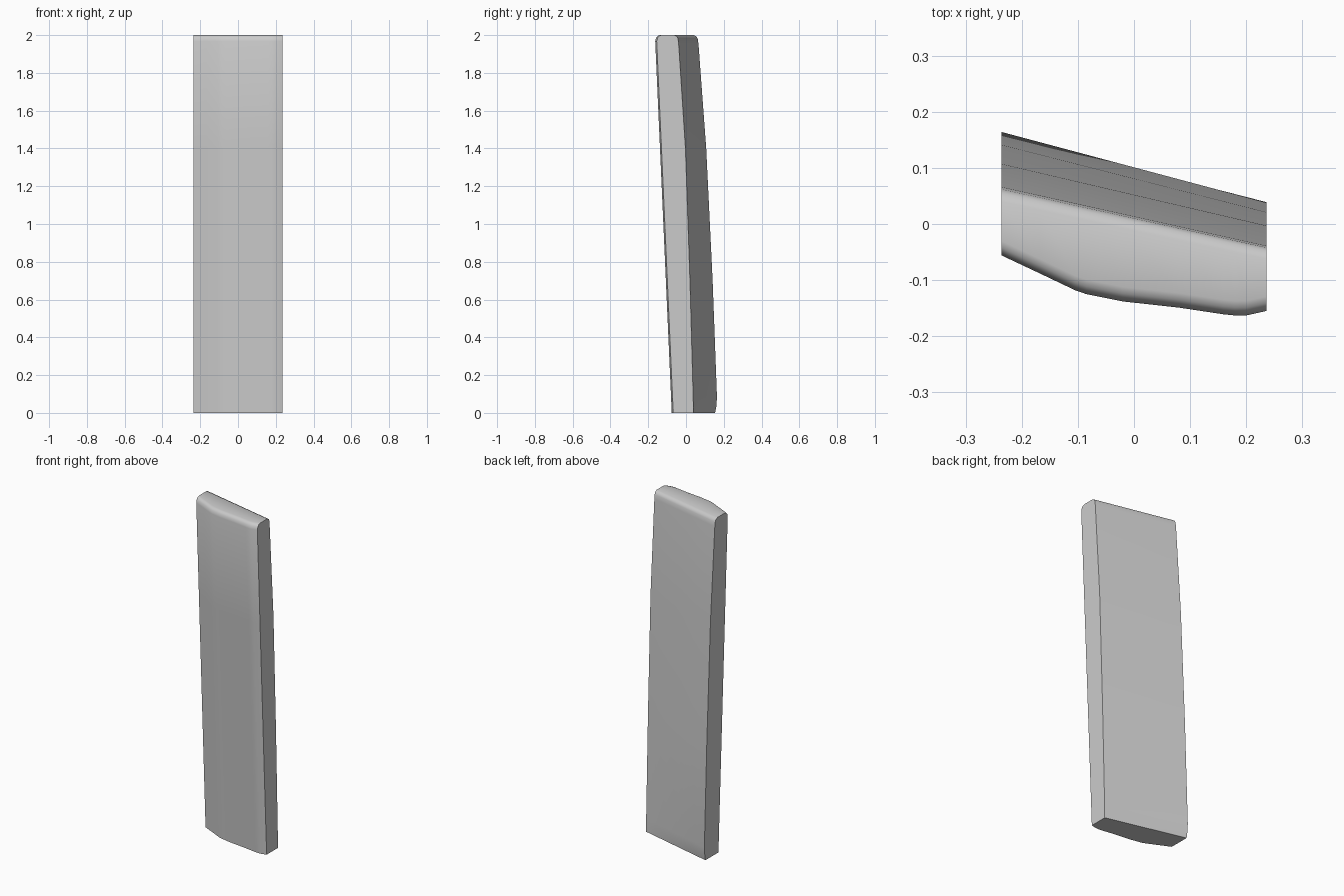
import bpy, bmesh, math

if "Cube" in bpy.data.objects:
    bpy.data.objects.remove(bpy.data.objects["Cube"])

# Front edge outline near the top, seen from above (x, y)
front = [(-0.236, -0.056), (-0.168, -0.088), (-0.105, -0.118), (-0.085, -0.125),
         (-0.06, -0.130), (-0.02, -0.138), (0.08, -0.149), (0.16, -0.161),
         (0.18, -0.163), (0.20, -0.163), (0.236, -0.155)]
# Back face leaning profile: z, y at left end, y at right end
back = [(0, 0.154, 0.039), (0.03, 0.160, 0.039), (0.08, 0.164, 0.038),
        (0.7, 0.141, 0.021), (1.4, 0.107, -0.003), (1.955, 0.066, -0.039),
        (1.98, 0.062, -0.042), (1.993, 0.055, -0.048), (2.0, 0.040, -0.062)]
# Front face: z and inward offset, rounding over at the top
rim = [(2.0, 0.026), (1.996, 0.014), (1.986, 0.005), (1.968, 0.0),
       (1.4, 0.0), (0.7, 0.0), (0, 0.0)]


def section(x, y):
    """One closed y-z slice through the slab at the given x."""
    t = (x + 0.236) / 0.472
    pts = [(x, l + (r - l) * t, z) for z, l, r in back]
    for z, inset in rim:
        lean = 0.0875 * (1 - z / 1.968) if z < 1.968 else 0
        pts.append((x, y + lean + inset, z))
    return pts


# Leaning slab lofted from left to right
bm = bmesh.new()
rings = [[bm.verts.new(p) for p in section(x, y)] for x, y in front]
for a, b in zip(rings, rings[1:]):
    n = len(a)
    for i in range(n):
        j = (i + 1) % n
        bm.faces.new((a[i], a[j], b[j], b[i]))
bm.faces.new(rings[0])
bm.faces.new(rings[-1])
bmesh.ops.recalc_face_normals(bm, faces=bm.faces)
mesh = bpy.data.meshes.new("leaning_slab")
bm.to_mesh(mesh)
bm.free()
slab = bpy.data.objects.new("leaning_slab", mesh)
bpy.context.collection.objects.link(slab)
bpy.context.view_layer.objects.active = slab
slab.select_set(True)
bpy.ops.object.shade_smooth_by_angle(angle=math.radians(40))
